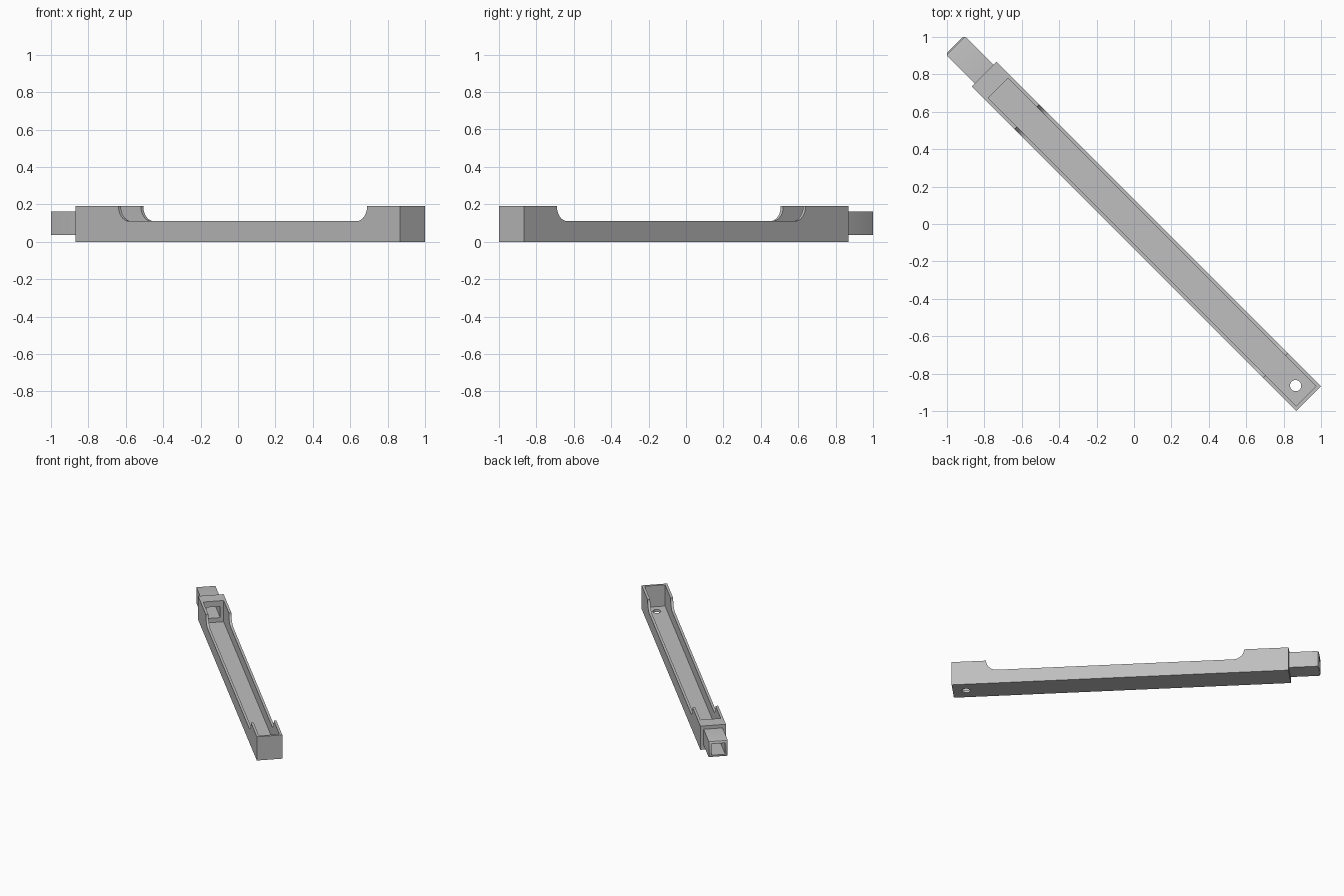
import bpy, bmesh
from math import pi, sin, cos, radians
from mathutils import Matrix

cube = bpy.data.objects.get("Cube")
if cube:
    bpy.data.objects.remove(cube, do_unlink=True)

grey = bpy.data.materials.new("plain_grey")
grey.use_nodes = True
colour = (0.52, 0.52, 0.52, 1)
grey.diffuse_color = colour
grey.node_tree.nodes["Principled BSDF"].inputs["Base Color"].default_value = colour

# The bar is built along local x and turned onto the diagonal
TURN = Matrix.Rotation(radians(-45), 4, 'Z')
HALF, TOP, LOW = 0.094, 0.19, 0.11
START, END, TIP = -1.134, 1.32, -1.354
NOTCH_A, NOTCH_B, FILLET = -0.81, 1.07, 0.08


def make_object(name, bm):
    bmesh.ops.recalc_face_normals(bm, faces=bm.faces)
    mesh = bpy.data.meshes.new(name)
    bm.to_mesh(mesh)
    bm.free()
    mesh.materials.append(grey)
    obj = bpy.data.objects.new(name, mesh)
    obj.matrix_world = TURN
    bpy.context.collection.objects.link(obj)
    return obj


def box(x0, x1, half, z0, z1):
    bm = bmesh.new()
    bmesh.ops.create_cube(bm, size=1)
    bmesh.ops.scale(bm, vec=(x1 - x0, 2 * half, z1 - z0), verts=bm.verts)
    bmesh.ops.translate(bm, vec=((x0 + x1) / 2, 0, (z0 + z1) / 2), verts=bm.verts)
    return bm


def cut(obj, bm):
    cutter = make_object("cutter", bm)
    cutter.hide_render = True
    mod = obj.modifiers.new("cut", 'BOOLEAN')
    mod.operation = 'DIFFERENCE'
    mod.solver = 'EXACT'
    mod.object = cutter
    bpy.context.view_layer.objects.active = obj
    bpy.ops.object.modifier_apply(modifier=mod.name)
    bpy.data.objects.remove(cutter, do_unlink=True)


def channel():
    return box(TIP - 0.1, -0.95, 0.05, 0.055, 0.144)


# Body: side profile with lowered walls and rounded notch ends
angles = [pi / 2 * i / 10 for i in range(11)]
arc_a = [(NOTCH_A + FILLET * (1 - cos(a)), TOP - FILLET * sin(a)) for a in angles]
arc_b = [(NOTCH_B - FILLET * (1 - cos(a)), TOP - FILLET * sin(a)) for a in reversed(angles)]
profile = [(END, 0), (END, TOP)] + arc_b[::-1] + arc_a[::-1] + [(START, TOP), (START, 0)]
bm = bmesh.new()
face = bm.faces.new([bm.verts.new((x, -HALF, z)) for x, z in profile])
side = bmesh.ops.extrude_face_region(bm, geom=[face])
moved = [v for v in side["geom"] if isinstance(v, bmesh.types.BMVert)]
bmesh.ops.translate(bm, vec=(0, 2 * HALF, 0), verts=moved)
body = make_object("channel_body", bm)

# Open trough, end passage and drilled floor hole
cut(body, box(-1.027, END - 0.019, 0.075, 0.02, TOP + 0.1))
cut(body, channel())
bm = bmesh.new()
bmesh.ops.create_cone(bm, cap_ends=True, segments=32, radius1=0.03, radius2=0.03,
                      depth=0.2, matrix=Matrix.Translation((1.222, 0, 0)))
cut(body, bm)

# Hollow plug with softened tip edges
bm = box(TIP, START, 0.07, 0.036, 0.163)
tip_edges = [e for e in bm.edges if all(v.co.x < TIP + 0.01 for v in e.verts)]
bmesh.ops.bevel(bm, geom=tip_edges, offset=0.015, segments=3, profile=0.5, affect='EDGES')
plug = make_object("hollow_plug", bm)
cut(plug, channel())

for obj in (body, plug):
    bpy.ops.object.select_all(action='DESELECT')
    obj.select_set(True)
    bpy.context.view_layer.objects.active = obj
    bpy.ops.object.shade_smooth_by_angle(angle=radians(30))
